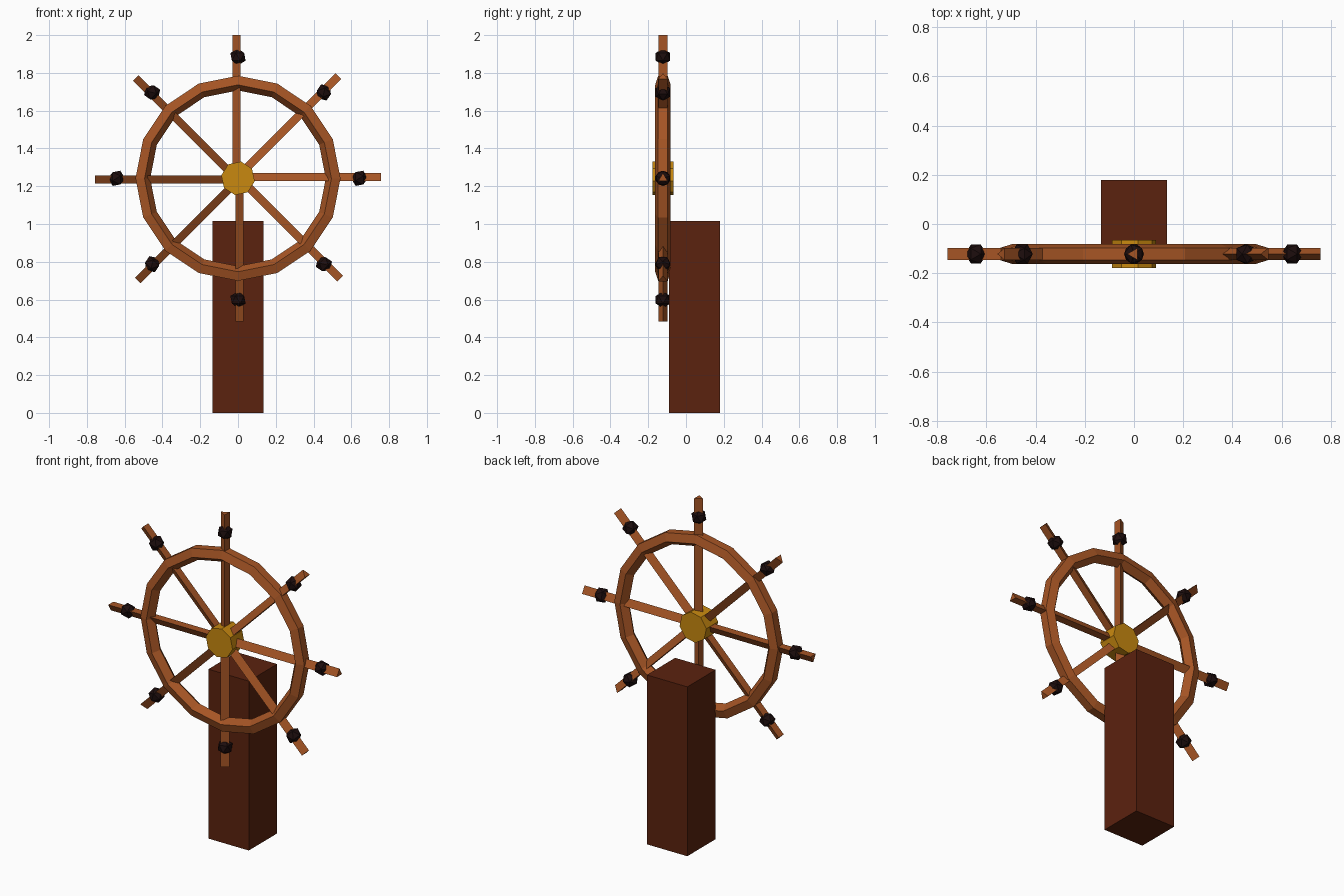
import bpy, bmesh, math
from mathutils import Matrix, Vector

if "Cube" in bpy.data.objects:
    bpy.data.objects.remove(bpy.data.objects["Cube"])

CENTRE = Vector((0, -0.122, 1.242))   # middle of the wheel


def material(name, rgb):
    m = bpy.data.materials.new(name)
    m.diffuse_color = (*rgb, 1)
    m.use_nodes = True
    m.node_tree.nodes["Principled BSDF"].inputs["Base Color"].default_value = m.diffuse_color
    return m


wood = material("warm_wood", (0.38, 0.09, 0.018))
dark_wood = material("dark_wood", (0.105, 0.016, 0.0045))
gold = material("gold", (0.58, 0.25, 0.005))
black = material("near_black", (0.012, 0.004, 0.004))


def finish(bm, name, mat, matrix=Matrix()):
    bmesh.ops.recalc_face_normals(bm, faces=bm.faces)
    me = bpy.data.meshes.new(name)
    bm.to_mesh(me)
    bm.free()
    me.transform(matrix)
    me.materials.append(mat)
    ob = bpy.data.objects.new(name, me)
    bpy.context.collection.objects.link(ob)
    return ob


def ring(bm, sides, radius, z, phase):
    return [bm.verts.new((radius * math.cos(phase + i * math.tau / sides),
                          radius * math.sin(phase + i * math.tau / sides), z))
            for i in range(sides)]


def prism(name, mat, sides, radius, z0, z1, matrix, phase=0.0):
    bm = bmesh.new()
    a, b = ring(bm, sides, radius, z0, phase), ring(bm, sides, radius, z1, phase)
    for i in range(sides):
        j = (i + 1) % sides
        bm.faces.new((a[i], a[j], b[j], b[i]))
    bm.faces.new(a[::-1])
    bm.faces.new(b)
    return finish(bm, name, mat, matrix)


def frame(x, y, z):
    # local axes placed at the wheel centre
    return Matrix.Translation(CENTRE) @ Matrix((x, y, z)).transposed().to_4x4()


# square post
bm = bmesh.new()
bmesh.ops.create_cube(bm, size=1)
finish(bm, "post", dark_wood,
       Matrix.Translation((0, 0.045, 0.5075)) @ Matrix.Diagonal((0.268, 0.268, 1.015, 1)))

# gold hub, axis along y
face_on = frame(Vector((1, 0, 0)), Vector((0, 0, 1)), Vector((0, -1, 0)))
prism("hub", gold, 8, 0.09, -0.056, 0.056, face_on, math.radians(-10))

# rim: five-sided section swept round sixteen steps
bm = bmesh.new()
STEPS, SIDES, MAJOR, MINOR = 16, 5, 0.508, 0.043
loops = []
for i in range(STEPS):
    a = i * math.tau / STEPS
    loop = []
    for k in range(SIDES):
        p = math.pi + k * math.tau / SIDES
        r = MAJOR + MINOR * math.cos(p)
        loop.append(bm.verts.new((r * math.cos(a), r * math.sin(a), MINOR * math.sin(p))))
    loops.append(loop)
for i in range(STEPS):
    a, b = loops[i], loops[(i + 1) % STEPS]
    for k in range(SIDES):
        n = (k + 1) % SIDES
        bm.faces.new((a[k], b[k], b[n], a[n]))
finish(bm, "rim", wood, face_on)

# triangular spokes, each with a faceted knob outside the rim
for i in range(8):
    a = i * math.tau / 8
    out = Vector((math.cos(a), 0, math.sin(a)))
    side = Vector((-math.sin(a), 0, math.cos(a)))
    m = frame(side, out.cross(side), out)
    prism(f"spoke_{i + 1}", wood, 3, 0.028, 0.02, 0.758, m)
    bm = bmesh.new()
    bmesh.ops.create_icosphere(bm, subdivisions=1, radius=0.045)
    finish(bm, f"knob_{i + 1}", black, m @ Matrix.Translation((0, 0, 0.643)))
